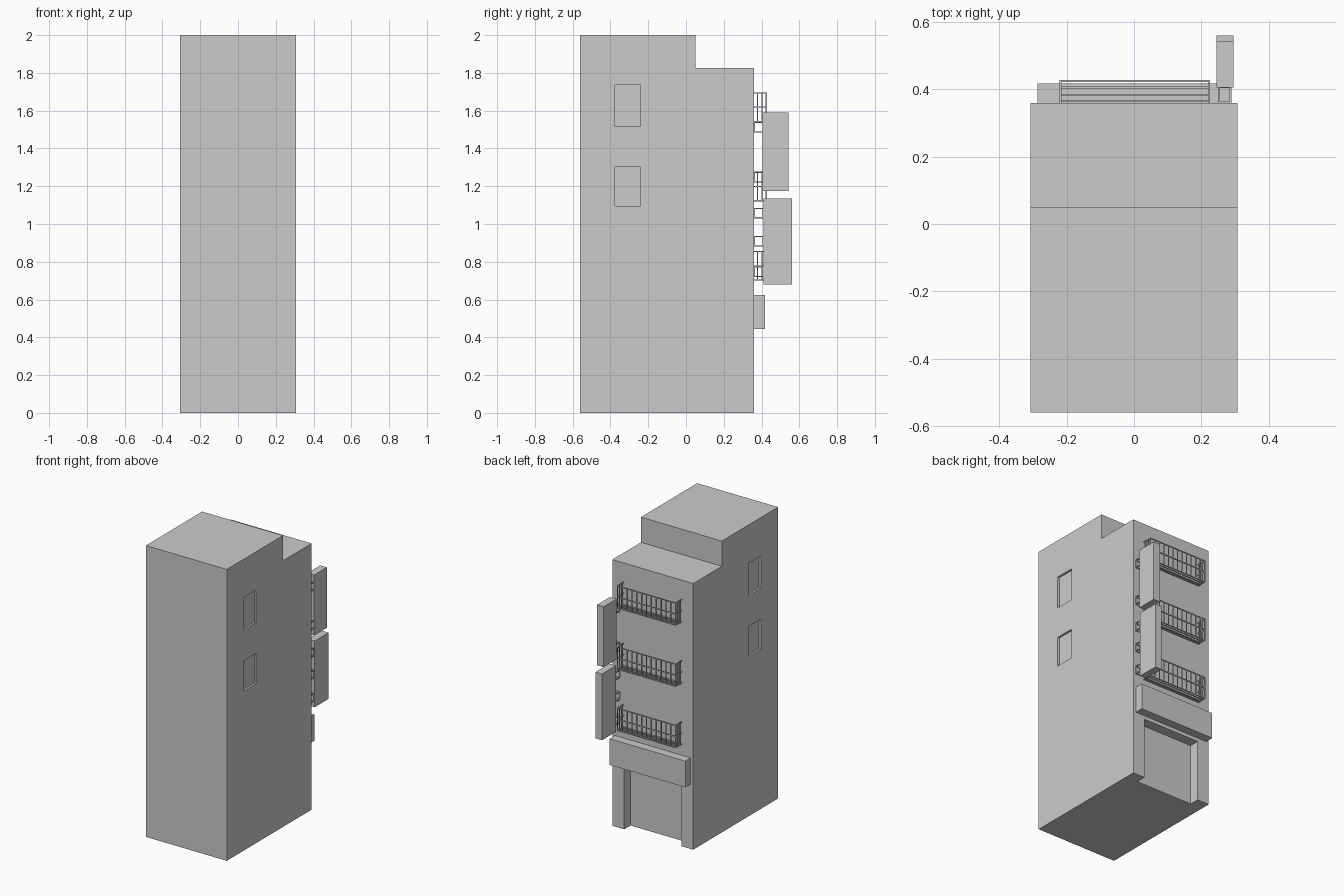
import bpy, bmesh

if "Cube" in bpy.data.objects:
    bpy.data.objects.remove(bpy.data.objects["Cube"])

BACK = 0.36      # y of the balcony-side wall


def add_box(bm, x0, x1, y0, y1, z0, z1):
    vs = [bm.verts.new((x, y, z)) for x in (x0, x1) for y in (y0, y1) for z in (z0, z1)]
    for f in ((0, 1, 3, 2), (4, 6, 7, 5), (0, 4, 5, 1), (2, 3, 7, 6), (0, 2, 6, 4), (1, 5, 7, 3)):
        bm.faces.new([vs[i] for i in f])


def finish(bm, name):
    bmesh.ops.recalc_face_normals(bm, faces=bm.faces)
    me = bpy.data.meshes.new(name)
    bm.to_mesh(me)
    bm.free()
    ob = bpy.data.objects.new(name, me)
    bpy.context.collection.objects.link(ob)
    return ob


def boxes(name, specs):
    bm = bmesh.new()
    for s in specs:
        add_box(bm, *s)
    return finish(bm, name)


# Tower: stepped side profile extruded across x
bm = bmesh.new()
profile = [(-0.56, 0), (BACK, 0), (BACK, 1.827), (0.05, 1.827), (0.05, 2), (-0.56, 2)]
face = bm.faces.new([bm.verts.new((-0.307, y, z)) for y, z in profile])
ext = bmesh.ops.extrude_face_region(bm, geom=[face])
bmesh.ops.translate(bm, vec=(0.614, 0, 0),
                    verts=[v for v in ext["geom"] if isinstance(v, bmesh.types.BMVert)])
tower = finish(bm, "tower")

# Entrance recess and shallow side windows cut out of the tower
cuts = [(-0.217, 0.217, BACK - 0.068, 0.5, -0.1, 0.42)]
for z0, z1 in ((1.515, 1.737), (1.095, 1.302)):
    cuts += [(0.293, 0.4, -0.375, -0.242, z0, z1), (-0.4, -0.293, -0.375, -0.242, z0, z1)]
cutter = boxes("recess_cutter", cuts)
cutter.hide_render = True
mod = tower.modifiers.new("recesses", "BOOLEAN")
mod.operation = "DIFFERENCE"
mod.solver = "EXACT"
mod.object = cutter
bpy.context.view_layer.objects.active = tower
bpy.ops.object.modifier_apply(modifier=mod.name)
bpy.data.objects.remove(cutter)

# Entrance sign board and the two hanging signs
boxes("entrance_sign", [(-0.287, 0.287, BACK - 0.002, 0.418, 0.445, 0.625)])
boxes("upper_hanging_sign", [(0.245, 0.295, 0.405, 0.543, 1.175, 1.59)])
boxes("lower_hanging_sign", [(0.245, 0.295, 0.41, 0.56, 0.68, 1.135)])


# Sign brackets: small open frames of thin bars
def bracket(name, z0, z1, t=0.006):
    x0, x1, y0, y1 = 0.25, 0.29, BACK, 0.41
    xs, ys, zs = [[(a, a + t), (b - t, b)] for a, b in ((x0, x1), (y0, y1), (z0, z1))]
    bars = [(*x, y0, y1, *z) for x in xs for z in zs]
    bars += [(x0, x1, *y, *z) for y in ys for z in zs]
    bars += [(*x, *y, z0, z1) for x in xs for y in ys]
    boxes(name, bars)


for i, z in enumerate((0.72, 0.88, 1.03, 1.22, 1.485)):
    bracket(f"sign_bracket_{i + 1}", z, z + 0.056)


# Window guards: rails, upright bars and floor slats
def guard(name, z0, z1, t=0.006):
    x0, x1, y1 = -0.222, 0.226, 0.428
    bars = []
    for z in (z0, (z0 + z1 - t) / 2, z1 - t):
        bars.append((x0, x1, y1 - t, y1, z, z + t))
        bars += [(x, x + t, BACK, y1, z, z + t) for x in (x0, x1 - t)]
    n = 13
    for i in range(n):
        x = x0 + (x1 - x0 - t) * i / (n - 1)
        bars.append((x, x + t, y1 - t, y1, z0, z1))
    for x in (x0, x1 - t):
        bars += [(x, x + t, y, y + t, z0, z1) for y in (0.376, 0.4)]
    bars += [(x0, x1, y, y + t, z0, z0 + t) for y in (0.363, 0.38, 0.402)]
    boxes(name, bars)


for i, z in enumerate((0.70, 1.12, 1.54)):
    guard(f"window_guard_{i + 1}", z, z + 0.157)
